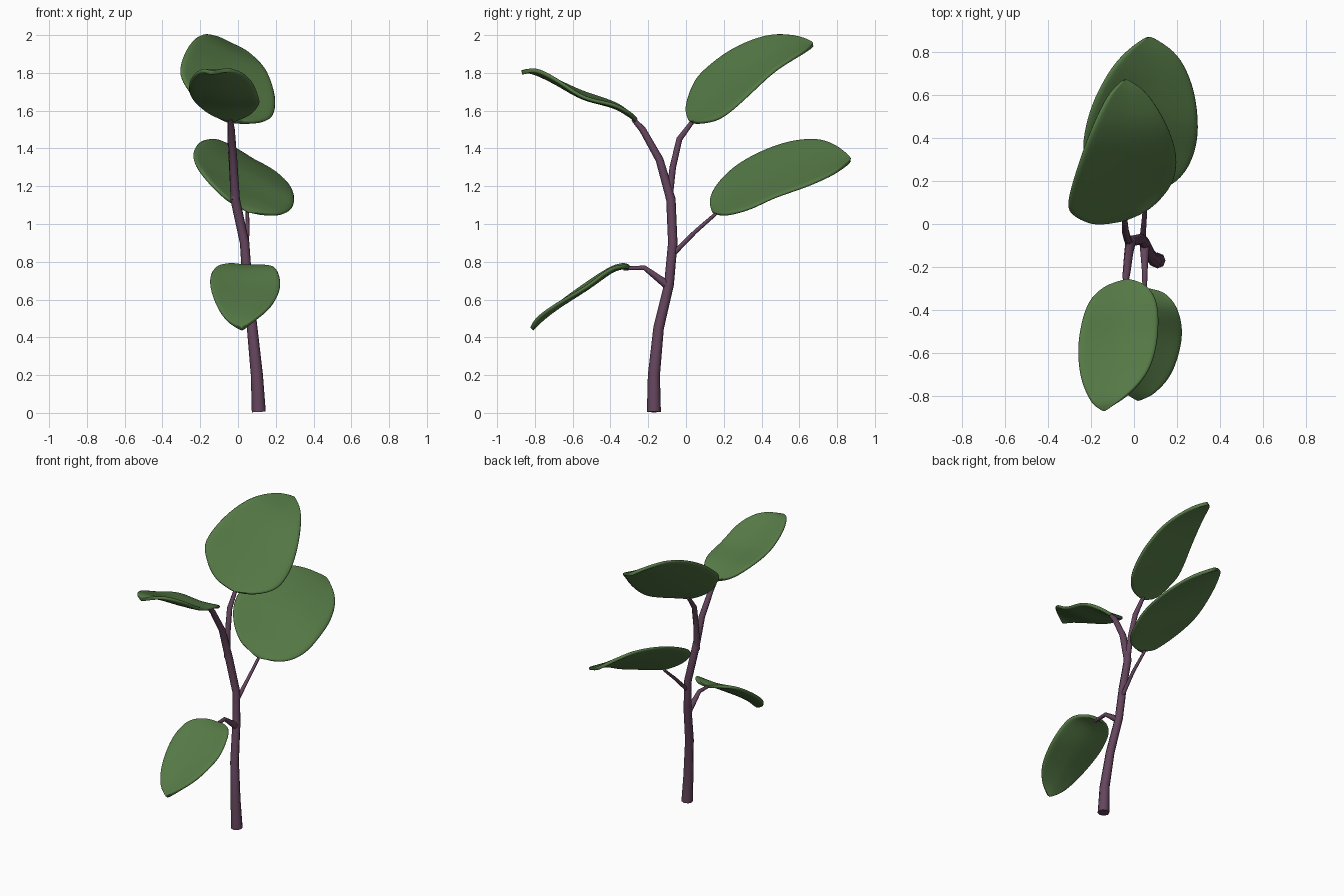
import bpy, bmesh, math
from mathutils import Vector

if "Cube" in bpy.data.objects:
    bpy.data.objects.remove(bpy.data.objects["Cube"])


def material(name, color):
    m = bpy.data.materials.new(name)
    m.diffuse_color = color
    m.use_nodes = True
    m.node_tree.nodes["Principled BSDF"].inputs["Base Color"].default_value = m.diffuse_color
    return m


GREEN = material("leaf_green", (0.09, 0.19, 0.06, 1))
PURPLE = material("stem_purple", (0.13, 0.06, 0.11, 1))


def finish(ob, mat):
    ob.data.materials.clear()
    ob.data.materials.append(mat)
    for p in ob.data.polygons:
        p.use_smooth = True


def stem(name, points):
    """Tapered tube through (x, y, z, radius) points."""
    cu = bpy.data.curves.new(name, 'CURVE')
    cu.dimensions = '3D'
    cu.bevel_depth = 1
    cu.bevel_resolution = 2
    cu.use_fill_caps = True
    sp = cu.splines.new('POLY')
    sp.points.add(len(points) - 1)
    for p, (x, y, z, r) in zip(sp.points, points):
        p.co = (x, y, z, 1)
        p.radius = r
    ob = bpy.data.objects.new(name, cu)
    bpy.context.collection.objects.link(ob)
    bpy.ops.object.select_all(action='DESELECT')
    ob.select_set(True)
    bpy.context.view_layer.objects.active = ob
    bpy.ops.object.convert(target='MESH')
    finish(bpy.context.object, PURPLE)


def along(pts, t):
    """Catmull-Rom point on a list, t in 0..1."""
    n = len(pts) - 1
    i = min(int(t * n), n - 1)
    u = t * n - i
    b, c = pts[i], pts[i + 1]
    a = pts[i - 1] if i else 2 * b - c
    d = pts[i + 2] if i + 2 <= n else 2 * c - b
    return 0.5 * (2 * b + (c - a) * u + (2 * a - 5 * b + 4 * c - d) * u * u
                  + (3 * b - a - 3 * c + d) * u ** 3)


def leaf(name, base, tip, left, right, sag=0.015, rows=20, cols=10):
    """Blade lofted between its two edges, dipping at the midrib."""
    ends = Vector(base), Vector(tip)
    L = [ends[0], *map(Vector, left), ends[1]]
    R = [ends[0], *map(Vector, right), ends[1]]
    axis = ends[1] - ends[0]
    bm = bmesh.new()
    grid = []
    for i in range(rows + 1):
        t = i / rows
        l, r = along(L, t), along(R, t)
        n = (r - l).cross(axis)
        n = n.normalized() if n.length > 1e-6 else Vector((0, 0, 0))
        if n.z < 0:
            n = -n
        row = []
        for j in range(cols + 1):
            s = j / cols
            dip = sag * math.sin(math.pi * t) * (1 - abs(2 * s - 1) ** 1.5)
            row.append(bm.verts.new(l.lerp(r, s) - n * dip))
        grid.append(row)
    for a, b in zip(grid, grid[1:]):
        for j in range(cols):
            bm.faces.new((a[j], a[j + 1], b[j + 1], b[j]))
    bmesh.ops.remove_doubles(bm, verts=bm.verts, dist=1e-4)
    bmesh.ops.recalc_face_normals(bm, faces=bm.faces)
    me = bpy.data.meshes.new(name)
    bm.to_mesh(me)
    bm.free()
    ob = bpy.data.objects.new(name, me)
    bpy.context.collection.objects.link(ob)
    finish(ob, GREEN)
    so = ob.modifiers.new("thickness", 'SOLIDIFY')
    so.thickness = 0.022
    so.offset = 0
    sub = ob.modifiers.new("round_edges", 'SUBSURF')
    sub.levels = sub.render_levels = 1


# main stem and side branches
stem("main_stem", [
    (0.11, -0.17, 0.005, 0.037), (0.10, -0.17, 0.2, 0.032), (0.075, -0.145, 0.45, 0.028),
    (0.05, -0.09, 0.68, 0.026), (0.035, -0.07, 0.9, 0.025), (-0.015, -0.08, 1.13, 0.025),
    (-0.025, -0.14, 1.34, 0.021), (-0.035, -0.23, 1.5, 0.018), (-0.04, -0.28, 1.555, 0.012)])
stem("upper_back_branch", [
    (-0.02, -0.09, 1.13, 0.02), (-0.03, -0.07, 1.3, 0.018),
    (-0.04, -0.035, 1.45, 0.017), (-0.045, 0.04, 1.55, 0.012)])
stem("middle_back_branch", [
    (0.04, -0.07, 0.84, 0.014), (0.05, 0.05, 0.96, 0.011), (0.05, 0.17, 1.065, 0.009)])
stem("lower_front_branch", [
    (0.05, -0.09, 0.67, 0.024), (0.05, -0.22, 0.768, 0.013), (0.05, -0.33, 0.765, 0.01)])

# leaves: base, tip, left edge, right edge
leaf("upper_back_leaf", (-0.05, 0.02, 1.54), (-0.04, 0.68, 1.95),
     [(-0.18, 0.0, 1.61), (-0.27, 0.03, 1.72), (-0.31, 0.09, 1.81),
      (-0.27, 0.25, 1.93), (-0.20, 0.44, 2.0), (-0.12, 0.6, 1.99)],
     [(0.07, 0.07, 1.535), (0.16, 0.16, 1.55), (0.195, 0.24, 1.60),
      (0.195, 0.34, 1.69), (0.15, 0.47, 1.81), (0.06, 0.61, 1.90)])
leaf("upper_front_leaf", (-0.03, -0.26, 1.545), (-0.14, -0.875, 1.80),
     [(-0.14, -0.295, 1.58), (-0.22, -0.38, 1.64), (-0.26, -0.55, 1.70),
      (-0.25, -0.71, 1.77), (-0.2, -0.83, 1.81)],
     [(0.06, -0.29, 1.58), (0.11, -0.38, 1.63), (0.11, -0.54, 1.67),
      (0.07, -0.68, 1.76), (-0.02, -0.79, 1.815)])
leaf("middle_back_leaf", (0.05, 0.15, 1.06), (0.07, 0.88, 1.34),
     [(-0.07, 0.13, 1.14), (-0.18, 0.2, 1.25), (-0.24, 0.33, 1.35),
      (-0.21, 0.52, 1.43), (-0.13, 0.69, 1.45), (-0.04, 0.80, 1.41)],
     [(0.14, 0.17, 1.05), (0.23, 0.23, 1.05), (0.285, 0.34, 1.08),
      (0.30, 0.47, 1.14), (0.275, 0.64, 1.20), (0.2, 0.79, 1.27)])
leaf("lower_front_leaf", (0.05, -0.30, 0.77), (0.02, -0.82, 0.44),
     [(-0.05, -0.33, 0.785), (-0.125, -0.4, 0.765), (-0.15, -0.52, 0.69),
      (-0.12, -0.67, 0.58), (-0.06, -0.77, 0.49)],
     [(0.14, -0.32, 0.775), (0.205, -0.4, 0.76), (0.225, -0.53, 0.665),
      (0.18, -0.69, 0.57), (0.1, -0.785, 0.50)])
